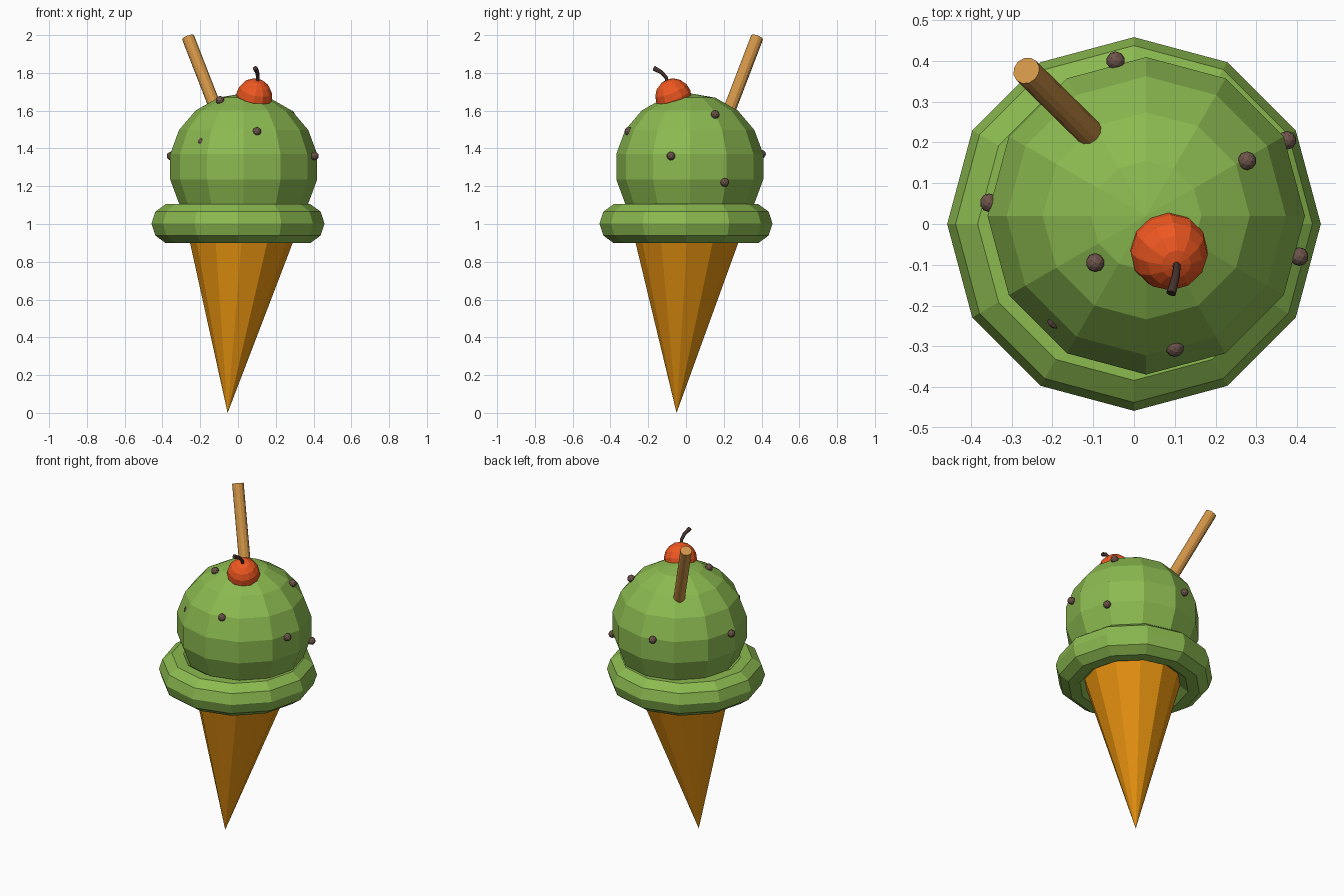
import bpy
import math
from mathutils import Vector

if "Cube" in bpy.data.objects:
    bpy.data.objects.remove(bpy.data.objects["Cube"])


def material(name, rgb):
    m = bpy.data.materials.new(name)
    m.diffuse_color = (*rgb, 1)
    m.use_nodes = True
    m.node_tree.nodes["Principled BSDF"].inputs["Base Color"].default_value = m.diffuse_color
    return m


GREEN = material("pistachio", (0.26, 0.49, 0.08))
WAFER = material("wafer", (0.80, 0.29, 0.005))
RED = material("cherry_red", (0.85, 0.095, 0.015))
STICK = material("biscuit", (0.64, 0.30, 0.064))
BROWN = material("chocolate", (0.155, 0.09, 0.07))
DARK = material("stem_brown", (0.06, 0.03, 0.025))


def finish(name, mat):
    ob = bpy.context.object
    ob.name = name
    ob.data.materials.append(mat)
    return ob


# Leaning cone: apex off-centre below, rim hidden inside the ice cream ring
apex = Vector((-0.055, -0.05, 0.0))
rim_centre, rim_r, sides = Vector((0.026, 0.011, 1.0)), 0.302, 12
verts = [apex]
for i in range(sides):
    a = 2 * math.pi * i / sides
    verts.append(rim_centre + rim_r * Vector((math.cos(a), math.sin(a), 0)))
faces = [(0, (i + 1) % sides + 1, i + 1) for i in range(sides)]
faces.append(tuple(range(1, sides + 1)))
mesh = bpy.data.meshes.new("cone")
mesh.from_pydata(verts, [], faces)
mesh.materials.append(WAFER)
bpy.context.collection.objects.link(bpy.data.objects.new("cone", mesh))

# Ice cream ring round the rim
bpy.ops.mesh.primitive_torus_add(major_segments=12, minor_segments=10,
                                 major_radius=0.35, minor_radius=0.108,
                                 location=(0, 0, 1.002))
finish("ice_cream_ring", GREEN)

# Scoop
bpy.ops.mesh.primitive_uv_sphere_add(segments=12, ring_count=9, radius=0.395,
                                     location=(0.03, 0.02, 1.303))
finish("scoop", GREEN).scale.z = 0.985

# Biscuit stick leaning out of the back left
top, bottom = Vector((-0.264, 0.376, 1.987)), Vector((-0.09, 0.205, 1.54))
axis = top - bottom
bpy.ops.mesh.primitive_cylinder_add(vertices=12, radius=0.034, depth=axis.length,
                                    location=(top + bottom) / 2,
                                    rotation=axis.to_track_quat('Z', 'Y').to_euler())
finish("biscuit_stick", STICK)

# Cherry, tipped forward
tilt = Vector((0.2, -0.35, 0.9)).to_track_quat('Z', 'Y').to_euler()
bpy.ops.mesh.primitive_uv_sphere_add(segments=12, ring_count=8, radius=0.096,
                                     location=(0.086, -0.067, 1.675), rotation=tilt)
finish("cherry", RED)

# Curved cherry stem
curve = bpy.data.curves.new("cherry_stem", 'CURVE')
curve.dimensions = '3D'
curve.bevel_depth = 0.012
curve.bevel_resolution = 1
curve.use_fill_caps = True
path = [(0.102, -0.095, 1.735, 0.8), (0.105, -0.105, 1.775, 0.8),
        (0.102, -0.13, 1.803, 0.9), (0.091, -0.17, 1.825, 1.1)]
spline = curve.splines.new('POLY')
spline.points.add(len(path) - 1)
for p, (x, y, z, r) in zip(spline.points, path):
    p.co = (x, y, z, 1)
    p.radius = r
curve.materials.append(DARK)
bpy.context.collection.objects.link(bpy.data.objects.new("cherry_stem", curve))

# Chocolate chips over the scoop
chips = [(-0.045, 0.40, 1.37), (0.277, 0.155, 1.58), (0.375, 0.205, 1.22),
         (0.405, -0.08, 1.36), (-0.355, 0.052, 1.36), (-0.095, -0.095, 1.655),
         (0.10, -0.303, 1.49), (-0.19, -0.235, 1.435)]
for i, loc in enumerate(chips):
    bpy.ops.mesh.primitive_ico_sphere_add(subdivisions=2, radius=0.023, location=loc)
    finish(f"chocolate_chip_{i + 1}", BROWN)
